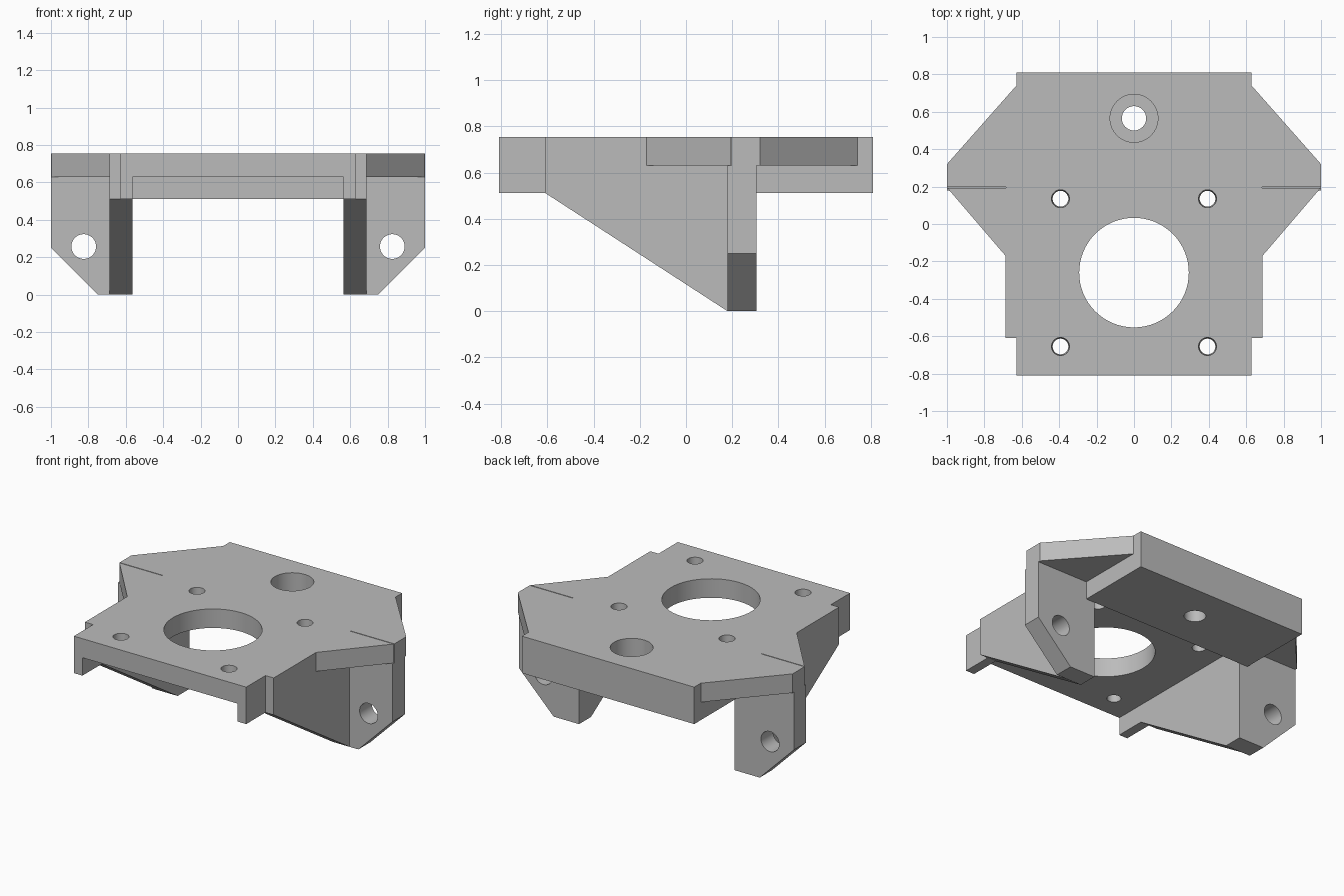
import bpy, bmesh, math
from mathutils import Vector

if "Cube" in bpy.data.objects:
    bpy.data.objects.remove(bpy.data.objects["Cube"], do_unlink=True)

grey = bpy.data.materials.new("mid grey")
grey.use_nodes = True
GREY = (0.5, 0.5, 0.5, 1)
grey.diffuse_color = GREY
grey.node_tree.nodes["Principled BSDF"].inputs["Base Color"].default_value = GREY

TOP, UNDER, RAIL = 0.755, 0.63, 0.512   # plate top, plate underside, rail bottom
EAR_FRONT, EAR_BACK = 0.18, 0.305


def prism(name, outline, axis, low, high):
    """Extrude a 2D outline along an axis; the outline uses the other two axes in order."""
    def place(p, depth):
        co = list(p)
        co.insert("xyz".index(axis), depth)
        return Vector(co)
    bm = bmesh.new()
    face = bm.faces.new([bm.verts.new(place(p, low)) for p in outline])
    new = bmesh.ops.extrude_face_region(bm, geom=[face])["geom"]
    shift = place((0, 0), high - low)
    bmesh.ops.translate(bm, vec=shift, verts=[v for v in new if isinstance(v, bmesh.types.BMVert)])
    bmesh.ops.recalc_face_normals(bm, faces=bm.faces)
    mesh = bpy.data.meshes.new(name)
    bm.to_mesh(mesh)
    bm.free()
    mesh.materials.append(grey)
    obj = bpy.data.objects.new(name, mesh)
    bpy.context.collection.objects.link(obj)
    return obj


def rect(a0, a1, b0, b1):
    return [(a0, b0), (a1, b0), (a1, b1), (a0, b1)]


def mirror(obj):
    obj.modifiers.new("both sides", "MIRROR").use_mirror_merge = False


def bore(centre, low, high, radius, axis="z", top_radius=None):
    """Round cutter running from low to high along z or y."""
    bpy.ops.mesh.primitive_cone_add(vertices=64, radius1=radius, radius2=top_radius or radius,
                                    depth=high - low)
    obj = bpy.context.object
    middle = (low + high) / 2
    if axis == "z":
        obj.location = (*centre, middle)
    else:
        obj.location = (centre[0], middle, centre[1])
        obj.rotation_euler.x = math.pi / 2
    obj.name = "bore_cutter"
    obj.data.materials.append(grey)
    return obj


def finish(obj, cutters=()):
    """Cut, apply all modifiers and shade the bores smooth."""
    for c in cutters:
        mod = obj.modifiers.new("cut", "BOOLEAN")
        mod.operation, mod.solver, mod.object = "DIFFERENCE", "EXACT", c
    bpy.ops.object.select_all(action="DESELECT")
    bpy.context.view_layer.objects.active = obj
    obj.select_set(True)
    for mod in list(obj.modifiers):
        bpy.ops.object.modifier_apply(modifier=mod.name)
    bpy.ops.object.shade_smooth_by_angle(angle=math.radians(25))
    for c in cutters:
        bpy.data.objects.remove(c, do_unlink=True)


# Top plate with wings, motor opening, screw holes and narrow slits
half = [(0.627, -0.81), (0.627, -0.61), (0.687, -0.61), (0.687, -0.17),
        (1, 0.195), (1, 0.32), (0.627, 0.742), (0.627, 0.81)]
plate = prism("top_plate", half + [(-x, y) for x, y in reversed(half)], "z", UNDER, TOP)
cuts = [bore((0, -0.26), 0.5, 0.9, 0.293), bore((0, 0.565), 0.5, 0.9, 0.128)]
for side in (-1, 1):
    for y in (-0.655, 0.135):
        cuts.append(bore((side * 0.393, y), UNDER - 0.02, TOP + 0.02, 0.041, top_radius=0.049))
    slit = rect(*sorted((side * 0.685, side * 1.1)), 0.192, 0.197)
    cuts.append(prism("slit_cutter", slit, "z", 0.6, 0.8))
finish(plate, cuts)

# Thick back block with the counterbored hole
block = prism("back_block", rect(-0.627, 0.627, EAR_BACK, 0.81), "z", RAIL, UNDER)
finish(block, [bore((0, 0.565), 0.4, 0.7, 0.065), bore((0, 0.565), 0.6, 0.7, 0.128)])

# Sloping side walls
wall = prism("side_walls", [(-0.61, RAIL), (EAR_FRONT, 0), (EAR_BACK, 0),
                            (EAR_BACK, UNDER), (-0.61, UNDER)], "x", 0.565, 0.687)
mirror(wall)
finish(wall)

# Short rails under the front corners
rail = prism("front_rails", rect(0.565, 0.627, -0.81, -0.61), "z", RAIL, UNDER)
mirror(rail)
finish(rail)

# Mounting ears with chamfered corners and cross holes
ear = prism("mounting_ears", [(0.687, 0), (0.75, 0), (1, 0.25), (1, UNDER), (0.687, UNDER)],
            "y", EAR_FRONT, EAR_BACK)
mirror(ear)
finish(ear, [bore((s * 0.825, 0.257), 0, 0.5, 0.066, "y") for s in (-1, 1)])
